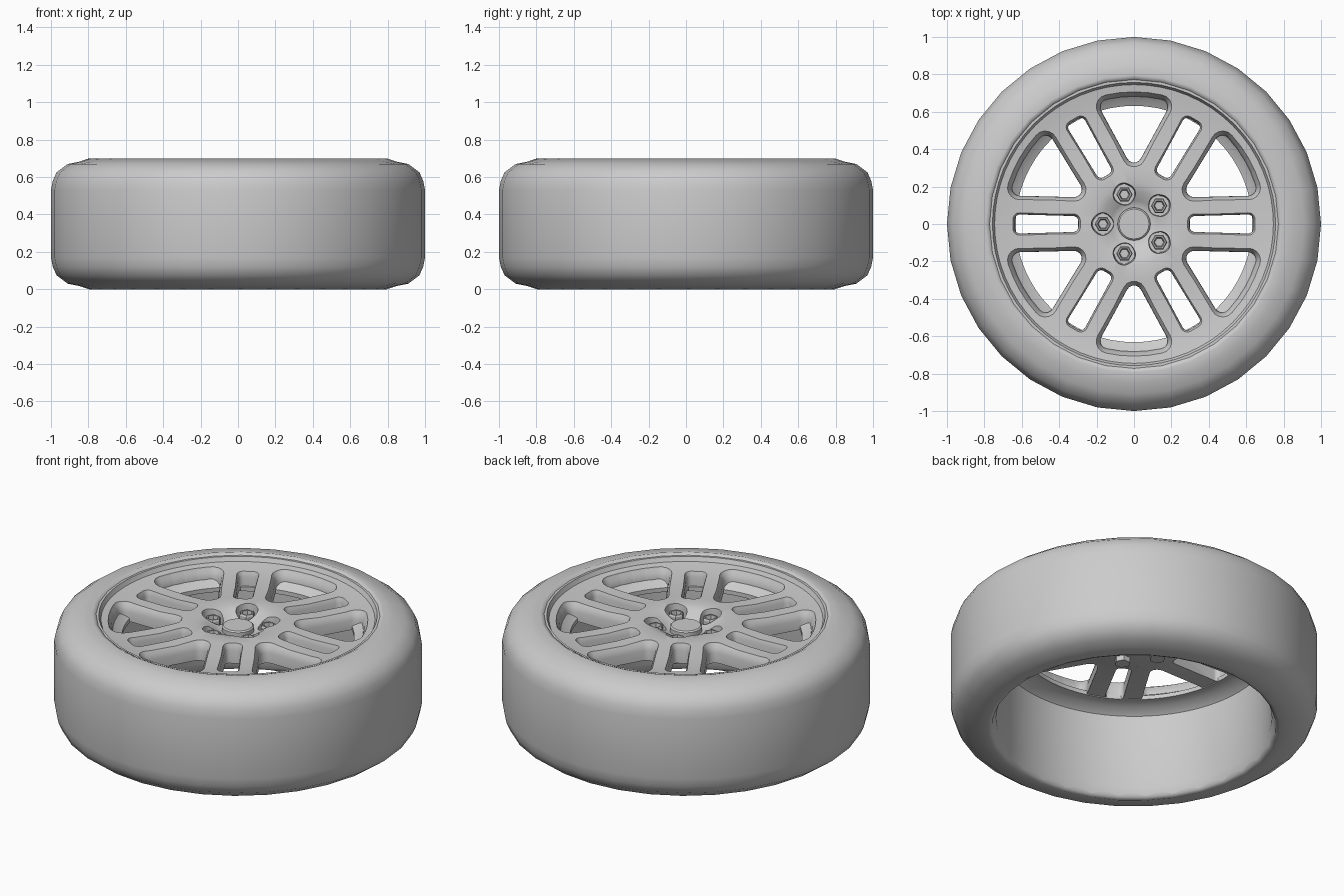
import bpy, bmesh
from math import sin, cos, pi, radians
from mathutils import Vector, Matrix

if "Cube" in bpy.data.objects:
    bpy.data.objects.remove(bpy.data.objects["Cube"])


def finish(name, bm, angle=40):
    bmesh.ops.remove_doubles(bm, verts=bm.verts, dist=1e-5)
    bmesh.ops.recalc_face_normals(bm, faces=bm.faces)
    me = bpy.data.meshes.new(name)
    bm.to_mesh(me)
    bm.free()
    ob = bpy.data.objects.new(name, me)
    bpy.context.collection.objects.link(ob)
    if angle:
        smooth(ob, angle)
    return ob


def smooth(ob, angle):
    bpy.ops.object.select_all(action='DESELECT')
    ob.select_set(True)
    bpy.context.view_layer.objects.active = ob
    bpy.ops.object.shade_smooth_by_angle(angle=radians(angle))


def lathe(name, profile, segs, angle=40, at=(0, 0), closed=False):
    """Revolve (radius, z) points around a vertical axis."""
    bm = bmesh.new()
    vs = [bm.verts.new((r, 0, z)) for r, z in profile]
    n = len(vs)
    edges = [bm.edges.new((vs[i], vs[(i + 1) % n])) for i in range(n if closed else n - 1)]
    bmesh.ops.spin(bm, geom=vs + edges, cent=(0, 0, 0), axis=(0, 0, 1),
                   angle=2 * pi, steps=segs, use_merge=False)
    bmesh.ops.translate(bm, verts=bm.verts, vec=(at[0], at[1], 0))
    return finish(name, bm, angle)


def rounded(core, r, steps=5):
    """Outline of a convex counter-clockwise polygon grown by radius r."""
    out = []
    n = len(core)
    for i, p in enumerate(core):
        p = Vector(p)
        d0 = p - Vector(core[i - 1])
        d1 = Vector(core[(i + 1) % n]) - p
        a0 = d0.angle_signed(Vector((1, 0))) - pi / 2
        turn = -d0.angle_signed(d1)
        for k in range(steps + 1):
            a = a0 + turn * k / steps
            out.append(p + r * Vector((cos(a), sin(a))))
    return out


def add_cutter(bm, core, levels, turn):
    """Loft a rounded outline through (z, radius) levels, then turn it about z."""
    rot = Matrix.Rotation(turn, 3, 'Z')
    rings = [[bm.verts.new(rot @ Vector((p.x, p.y, z))) for p in rounded(core, r)]
             for z, r in levels]
    n = len(rings[0])
    for a, b in zip(rings, rings[1:]):
        for i in range(n):
            j = (i + 1) % n
            bm.faces.new((a[i], a[j], b[j], b[i]))
    bm.faces.new(rings[0][::-1])
    bm.faces.new(rings[-1])


# Tyre with rounded shoulders and beads
half = [(0.765, 0.035), (0.772, 0.01), (0.795, 0.0), (0.85, 0.018), (0.91, 0.03),
        (0.97, 0.075), (0.99, 0.12), (1.0, 0.17)]
lathe("tyre", half + [(r, 0.7 - z) for r, z in reversed(half)], 32, 60)

# Rim: top lip, dished wall, inner flange and barrel
lathe("rim", [(0.772, 0.69), (0.757, 0.69), (0.748, 0.67), (0.725, 0.63), (0.66, 0.58),
              (0.632, 0.565), (0.632, 0.54), (0.70, 0.535), (0.745, 0.50), (0.75, 0.06),
              (0.77, 0.015)], 64)

# Spoke disc before cutting
disc = lathe("spokes", [(0, 0.60), (0.095, 0.60), (0.125, 0.615), (0.17, 0.645), (0.22, 0.658),
                        (0.30, 0.655), (0.45, 0.645), (0.60, 0.648), (0.68, 0.655), (0.745, 0.665),
                        (0.745, 0.545), (0.60, 0.545), (0.30, 0.54), (0.24, 0.52), (0, 0.52)],
             96, 0)

# Cutters: six windows, six slots, five nut pockets
bm = bmesh.new()
window = [(0.37, 0)] + [(0.64 * cos(a), 0.64 * sin(a))
                        for a in (radians(d) for d in (-12.5, -6, 0, 6, 12.5))]
slot = [(0.325, -0.016), (0.61, -0.024), (0.61, 0.024), (0.325, 0.016)]
for k in range(6):
    a = k * pi / 3
    add_cutter(bm, window, [(0.4, 0.04), (0.60, 0.042), (0.63, 0.05), (0.645, 0.06),
                            (0.70, 0.085)], a + pi / 6)
    add_cutter(bm, slot, [(0.4, 0.026), (0.62, 0.027), (0.64, 0.033), (0.70, 0.055)], a)
bolt_angles = [pi + k * 2 * pi / 5 for k in range(5)]
pocket = [(0.166 + 0.01 * cos(t * pi / 2), 0.01 * sin(t * pi / 2)) for t in range(4)]
for a in bolt_angles:
    add_cutter(bm, pocket, [(0.575, 0.046), (0.64, 0.05), (0.72, 0.06)], a)
cutter = finish("cutters", bm, 0)
cutter.hide_render = True

mod = disc.modifiers.new("openings", 'BOOLEAN')
mod.operation = 'DIFFERENCE'
mod.solver = 'EXACT'
mod.object = cutter
bpy.context.view_layer.objects.active = disc
bpy.ops.object.modifier_apply(modifier=mod.name)
bpy.data.objects.remove(cutter)
smooth(disc, 35)

# Centre cap
lathe("centre_cap", [(0, 0.632), (0.08, 0.632), (0.088, 0.625), (0.088, 0.58)], 24)

# Hollow hexagonal wheel nuts
for i, a in enumerate(bolt_angles):
    lathe(f"wheel_nut_{i + 1}", [(0, 0.595), (0.024, 0.595), (0.03, 0.632), (0.038, 0.632),
                                 (0.044, 0.622), (0.044, 0.49), (0, 0.49)], 6, 20,
          (0.166 * cos(a), 0.166 * sin(a)))
